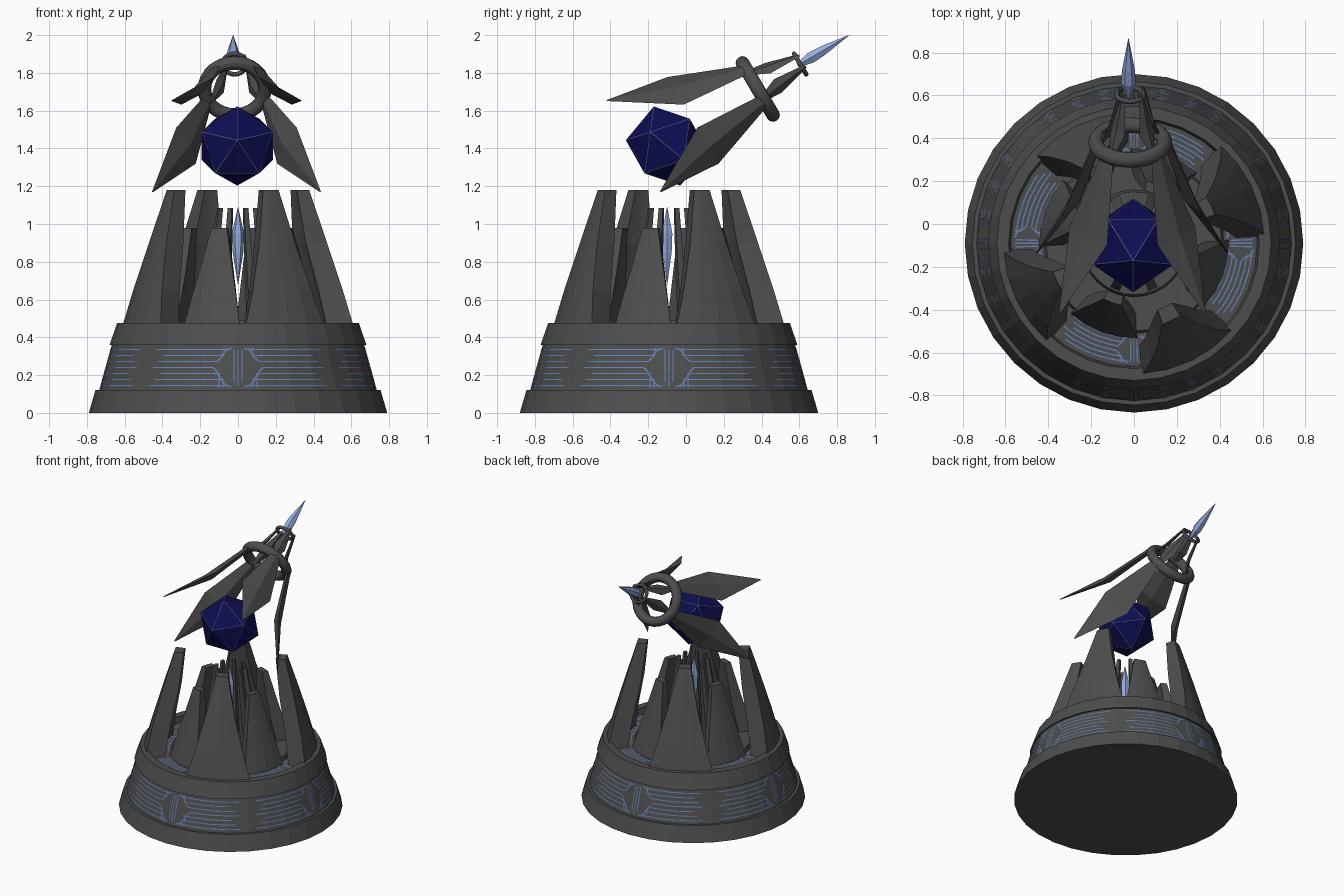
import bpy, bmesh, math
from math import sin, cos, pi, radians
from mathutils import Vector, Matrix

if "Cube" in bpy.data.objects:
    bpy.data.objects.remove(bpy.data.objects["Cube"])

CY = -0.09            # base centre in y
SEG = 32


def material(name, rgb):
    m = bpy.data.materials.new(name)
    m.diffuse_color = (*rgb, 1)
    m.use_nodes = True
    m.node_tree.nodes["Principled BSDF"].inputs["Base Color"].default_value = m.diffuse_color
    return m


STONE = material("dark_stone", (0.075, 0.075, 0.075))
NAVY = material("navy_gem", (0.004, 0.004, 0.085))
ICE = material("ice_blue", (0.30, 0.40, 0.72))
GLOW = material("circuit_blue", (0.13, 0.22, 0.46))


def finish(name, bm, *mats, normals=True):
    if normals:
        bmesh.ops.recalc_face_normals(bm, faces=bm.faces)
    me = bpy.data.meshes.new(name)
    bm.to_mesh(me)
    bm.free()
    for m in mats:
        me.materials.append(m)
    ob = bpy.data.objects.new(name, me)
    bpy.context.collection.objects.link(ob)
    return ob


def loft(bm, loops):
    """Skin equal-length point loops and cap both ends."""
    rings = [[bm.verts.new(p) for p in lp] for lp in loops]
    n = len(rings[0])
    for a, b in zip(rings, rings[1:]):
        for i in range(n):
            bm.faces.new((a[i], a[(i + 1) % n], b[(i + 1) % n], b[i]))
    bm.faces.new(rings[0][::-1])
    bm.faces.new(rings[-1])


def polar(r, a, z):
    return Vector((r * cos(a), CY + r * sin(a), z))


# Stepped round base with a recessed floor
profile = [(0.79, 0), (0.755, 0.12), (0.735, 0.12), (0.668, 0.36), (0.68, 0.36),
           (0.64, 0.475), (0.585, 0.475), (0.575, 0.43), (0.42, 0.43), (0.41, 0.46),
           (0.25, 0.46), (0.24, 0.49)]
bm = bmesh.new()
loft(bm, [[polar(r, 2 * pi * i / SEG, z) for i in range(SEG)] for r, z in profile])
finish("base", bm, STONE)


# Circuit lines: thin strips on the band and on the floor
def facet(a):
    step = 2 * pi / SEG
    return cos(step / 2) / cos(a % step - step / 2)


def on_band(a, v):
    r = 0.735 - 0.067 * v
    return polar(r * facet(a) + 0.003, a, 0.12 + 0.24 * v)


def on_floor(a, v):
    return polar((0.425 + 0.145 * v) * facet(a), a, 0.434)


def strip(bm, pts, place, scale_a, scale_v, width):
    """Ribbon along a path of (angle, v) points."""
    for (a0, v0), (a1, v1) in zip(pts, pts[1:]):
        n = max(1, math.ceil(abs(a1 - a0) / (pi / SEG)))
        t = Vector(((a1 - a0) * scale_a, (v1 - v0) * scale_v)).normalized() * width / 2
        da, dv = -t.y / scale_a, t.x / scale_v
        prev = None
        for i in range(n + 1):
            a, v = a0 + (a1 - a0) * i / n, v0 + (v1 - v0) * i / n
            cur = [bm.verts.new(place(a + da, v + dv)), bm.verts.new(place(a - da, v - dv))]
            if prev:
                bm.faces.new((prev[0], prev[1], cur[1], cur[0]))
            prev = cur


def circuit(name, place, sa, sv, width, rows):
    bm = bmesh.new()
    for k in range(4):
        mid = -pi / 2 + k * pi / 2
        for side in (-1, 1):
            for i in range(rows):
                v = (i + 0.8) / (rows + 0.6)
                up = i >= rows / 2
                near = 0.05 + 0.03 * (rows - 1 - i if up else i)
                end = 0.94 if up else 0.06
                d = min(0.05, abs(end - v) * sv / sa)
                bend = v + (1 if up else -1) * d * sa / sv
                path = [(0.70 - 0.04 * (i % 3), v), (near + d, v), (near, bend), (near, end)]
                strip(bm, [(mid + side * a, q) for a, q in path], place, sa, sv, width)
        # short upright traces in the middle of each quarter
        for j in range(-1, 2):
            strip(bm, [(mid + 0.03 * j, 0.08 + 0.1 * (j % 2)), (mid + 0.03 * j, 0.9)],
                  place, sa, sv, width)
    ob = finish(name, bm, GLOW, normals=False)
    for f in ob.data.polygons:      # face outwards or upwards
        out = Vector((f.center.x, f.center.y - CY, 1))
        if f.normal.dot(out) < 0:
            f.flip()


circuit("band_circuit", on_band, 0.70, 0.24, 0.006, 7)
circuit("floor_circuit", on_floor, 0.50, 0.145, 0.006, 6)


# Curved horns: ring sectors that narrow towards the top
def horn(name, angle, levels):
    bm = bmesh.new()
    loops = []
    for z, r_in, r_out, half in levels:
        arc = [radians(angle + half * t) for t in (-1, -0.5, 0, 0.5, 1)]
        loops.append([polar(r_out, a, z) for a in arc] +
                     [polar(r_in, a, z) for a in reversed(arc)])
    loft(bm, loops)
    finish(name, bm, STONE)


OUTER = [(0.42, 0.48, 0.625, 23), (0.65, 0.43, 0.56, 18), (0.9, 0.37, 0.485, 12.5), (1.18, 0.33, 0.40, 6.5)]
INNER = [(0.42, 0.34, 0.445, 22), (0.6, 0.30, 0.395, 19), (0.8, 0.27, 0.34, 14), (0.98, 0.25, 0.295, 8.5)]
FIN = [(0.45, 0.17, 0.24, 6), (0.7, 0.125, 0.18, 6), (1.085, 0.09, 0.115, 6)]
for k in range(4):
    horn(f"outer_horn_{k}", -64 + 90 * k, OUTER)
    horn(f"inner_horn_{k}", -110 + 90 * k, INNER)
for k in range(8):
    horn(f"thin_spike_{k}", 22.5 + 45 * k, FIN)


# Long six-sided crystals
def crystal(name, start, axis, stations):
    q = Vector(axis).to_track_quat('Z', 'Y')
    bm = bmesh.new()
    loft(bm, [[Vector(start) + q @ Vector((r * cos(i * pi / 3), r * sin(i * pi / 3), s))
               for i in range(6)] for s, r in stations])
    finish(name, bm, ICE)


crystal("core_crystal", (0, CY - 0.01, 0.68), (0, 0, 1),
        [(0, 0.001), (0.17, 0.028), (0.27, 0.032), (0.41, 0.001)])

# Floating gem with pale edges
AX = Vector((0, -cos(radians(8)), sin(radians(8))))
UP = Vector((0, sin(radians(8)), cos(radians(8))))
R, GC = 0.221, Vector((-0.004, -0.10, 1.413))
bm = bmesh.new()
for s in (1, -1):
    bm.verts.new(GC + AX * R * s)
    for i in range(5):
        a = 2 * pi * i / 5
        p = AX * R * 0.4472 + (UP * cos(a) + Vector((1, 0, 0)) * sin(a)) * R * 0.8944
        bm.verts.new(GC + p * s)
bmesh.ops.convex_hull(bm, input=bm.verts)
bmesh.ops.recalc_face_normals(bm, faces=bm.faces)
rims = bmesh.ops.inset_individual(bm, faces=bm.faces[:], thickness=0.0042)["faces"]
for f in rims:
    f.material_index = 1
finish("gem", bm, NAVY, ICE)

# Tilted claw: D runs down the axis, U is its upper side
T = radians(30.5)
D = Vector((0, -cos(T), -sin(T)))
U = Vector((0, -sin(T), cos(T)))
X = Vector((1, 0, 0))
C = Vector((-0.018, 0.38, 1.715))


def ring(name, along, major, minor):
    bpy.ops.mesh.primitive_torus_add(major_segments=32, minor_segments=12,
                                     major_radius=major, minor_radius=minor)
    ob = bpy.context.object
    ob.name = name
    ob.matrix_world = Matrix.Translation(C + D * along) @ D.to_track_quat('Z', 'Y').to_matrix().to_4x4()
    ob.data.materials.append(STONE)
    bpy.ops.object.shade_smooth_by_angle()


ring("large_ring", 0, 0.16, 0.036)
ring("small_ring", -0.26, 0.063, 0.012)
crystal("tip_crystal", C - D * 0.245 + X * -0.008, -D,
        [(0, 0.012), (0.08, 0.034), (0.15, 0.03), (0.318, 0.001)])


# Kite-shaped blades with a diamond section
def blade(name, angle, stations):
    a = radians(angle)
    rad, tan = X * cos(a) + U * sin(a), -X * sin(a) + U * cos(a)
    bm = bmesh.new()
    loops = []
    for along, r, w, t in stations:
        p = C + X * 0.01 + D * along + rad * r
        loops.append([p + tan * w, p + rad * t, p - tan * w, p - rad * t])
    loft(bm, loops)
    finish(name, bm, STONE)


LONG = [(-0.03, 0.155, 0.03, 0.018), (0.38, 0.295, 0.122, 0.028), (0.72, 0.49, 0.004, 0.003)]
SHORT = [(-0.28, 0.058, 0.01, 0.008), (-0.10, 0.095, 0.045, 0.014), (0.03, 0.15, 0.012, 0.008)]
for i, ang in enumerate((46, -25, 134, 205)):
    blade(f"long_blade_{i}", ang, LONG)
    blade(f"short_blade_{i}", ang, SHORT)
